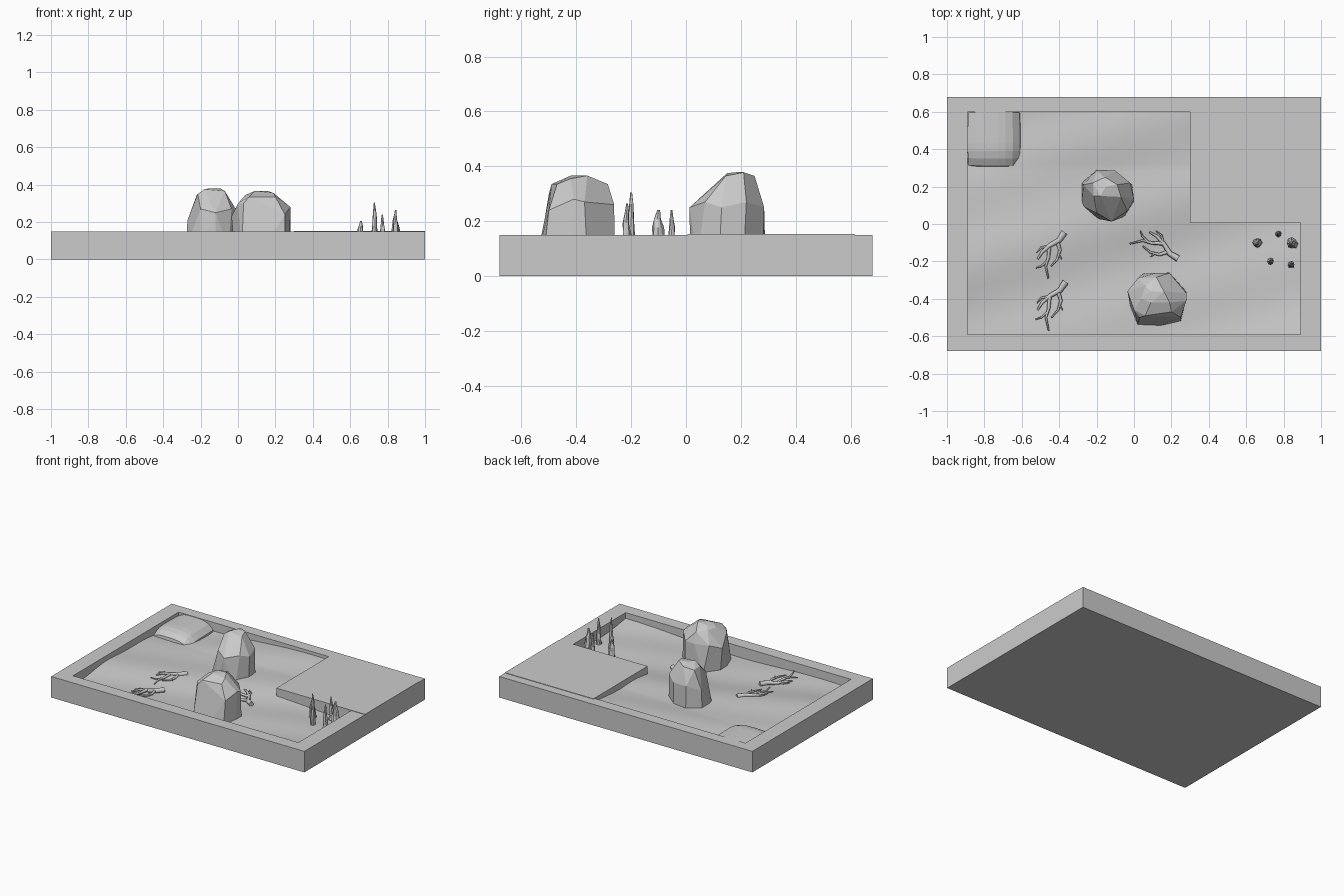
import bpy, bmesh, math, random
from mathutils import Vector, Matrix

if "Cube" in bpy.data.objects:
    bpy.data.objects.remove(bpy.data.objects["Cube"])

random.seed(4)


def add_object(name, bm, smooth=False):
    bmesh.ops.recalc_face_normals(bm, faces=bm.faces)
    for f in bm.faces:
        f.smooth = smooth
    me = bpy.data.meshes.new(name)
    bm.to_mesh(me)
    bm.free()
    ob = bpy.data.objects.new(name, me)
    bpy.context.collection.objects.link(ob)
    return ob


def prism(name, outline, z0, z1):
    bm = bmesh.new()
    face = bm.faces.new([bm.verts.new((x, y, z0)) for x, y in outline])
    ext = bmesh.ops.extrude_face_region(bm, geom=[face])
    for v in ext["geom"]:
        if isinstance(v, bmesh.types.BMVert):
            v.co.z = z1
    return add_object(name, bm)


def sand_z(x, y):
    z = 0.09 + 0.013 * math.sin(5 * y - 1.6 * x + 0.4) + 0.009 * math.sin(4.5 * x + 2.5 * y)
    z += 0.006 * math.sin(13 * y - 4 * x + 1.0)
    return z + 0.025 * max(0, (y - 0.3) / 0.3)


# Tray with an L-shaped recess
tray = prism("tray", [(-1, -.68), (1, -.68), (1, .68), (-1, .68)], 0, .15)
cutter = prism("recess_cutter", [(-.89, -.59), (.89, -.59), (.89, .005), (.3, .005),
                                 (.3, .6), (-.89, .6)], .03, .3)
cutter.hide_render = True
mod = tray.modifiers.new("recess", 'BOOLEAN')
mod.operation = 'DIFFERENCE'
mod.solver = 'EXACT'
mod.object = cutter
bpy.context.view_layer.objects.active = tray
bpy.ops.object.modifier_apply(modifier="recess")
bpy.data.objects.remove(cutter)

# Thin deck over the raised corner
prism("corner_deck", [(.3, .005), (1, .005), (1, .615), (.3, .615)], .14, .153)

# Rippled sand bed
bm = bmesh.new()
bmesh.ops.create_grid(bm, x_segments=90, y_segments=60, size=1)
for v in bm.verts:
    x, y = v.co.x * .89, .005 + v.co.y * .595
    v.co = (x, y, sand_z(x, y))
hidden = [f for f in bm.faces if f.calc_center_median().x > .32 and f.calc_center_median().y > .03]
bmesh.ops.delete(bm, geom=hidden, context='FACES')
add_object("sand_bed", bm, True)


# Faceted boulders from convex hulls
def boulder(name, points):
    bm = bmesh.new()
    for p in points:
        bm.verts.new(p)
    res = bmesh.ops.convex_hull(bm, input=bm.verts)
    junk = {g for g in res["geom_interior"] + res["geom_unused"] if isinstance(g, bmesh.types.BMVert)}
    bmesh.ops.delete(bm, geom=list(junk), context='VERTS')
    bmesh.ops.dissolve_limit(bm, angle_limit=math.radians(9), verts=bm.verts, edges=bm.edges)
    return add_object(name, bm)


boulder("boulder_back", [
    (-.28, .22, .06), (-.20, .29, .06), (-.10, .28, .06), (-.01, .21, .06), (0, .12, .06),
    (-.05, .04, .06), (-.12, .015, .06), (-.20, .03, .06), (-.28, .10, .06),
    (-.27, .21, .21), (-.20, .285, .25), (-.10, .285, .25), (-.02, .22, .27), (0, .13, .25),
    (-.12, .013, .25), (-.20, .06, .27), (-.035, .07, .27),
    (-.22, .22, .345), (-.215, .15, .35), (-.155, .25, .365), (-.09, .21, .378),
    (-.15, .20, .38), (-.18, .15, .375), (-.07, .145, .365)])
boulder("boulder_front", [
    (-.02, -.36, .06), (.05, -.265, .06), (.19, -.26, .06), (.28, -.36, .06), (.275, -.42, .06),
    (.25, -.52, .06), (.14, -.545, .06), (.02, -.54, .06), (-.02, -.44, .06),
    (-.035, -.36, .23), (.02, -.29, .26), (.12, -.262, .26), (.19, -.262, .26), (.28, -.37, .27),
    (.28, -.41, .28), (.25, -.50, .24), (.03, -.50, .30), (0, -.46, .30),
    (.04, -.40, .345), (.06, -.33, .345), (.12, -.285, .335), (.16, -.36, .366),
    (.09, -.36, .366), (.09, -.42, .366), (.19, -.42, .355), (.20, -.47, .335), (.06, -.49, .335)])

# Rounded slab half buried in the corner
bm = bmesh.new()
bmesh.ops.create_cube(bm, size=1)
bmesh.ops.subdivide_edges(bm, edges=bm.edges, cuts=6, use_grid_fill=True)
for v in bm.verts:
    u, w, h = v.co * 2
    top = (1 + h) / 2
    z = .05 + top * (.098 - .03 * max(0, u) ** 2 - .035 * abs(min(0, w)) ** 3 - .02 * u ** 6)
    shrink = 1 - .06 * top
    v.co = (-.745 + .145 * u * (1 - .03 * w * w) * (shrink if u > 0 else 1),
            .45 + .15 * w * (1 - .03 * u * u) * (shrink if w < 0 else 1), z)
slab = add_object("corner_slab", bm)


# Driftwood branches: local 2D paths with a start and end radius
TWIGS = [([(0, 0), (-.03, -.045), (-.085, -.075), (-.125, -.11), (-.15, -.15)], .018, .005),
         ([(-.04, -.05), (-.025, -.10), (-.04, -.15), (-.075, -.19)], .011, .004),
         ([(-.085, -.075), (-.09, -.14), (-.105, -.19), (-.09, -.26)], .011, .004),
         ([(-.095, -.08), (-.13, -.085), (-.155, -.115)], .008, .003),
         ([(-.095, -.16), (-.13, -.19), (-.16, -.20)], .007, .003),
         ([(-.035, -.12), (-.015, -.15)], .006, .003)]


def driftwood(name, x, y, turn, scale, flip=1, sink=0):
    cu = bpy.data.curves.new(name, 'CURVE')
    cu.dimensions = '3D'
    cu.bevel_depth = 1
    cu.bevel_resolution = 1
    cu.use_fill_caps = True
    rot = Matrix.Rotation(turn, 2)
    for path, r0, r1 in TWIGS:
        sp = cu.splines.new('POLY')
        sp.points.add(len(path) - 1)
        for i, p in enumerate(path):
            t = i / (len(path) - 1)
            q = rot @ Vector((p[0] * flip, p[1])) * scale
            r = r0 + (r1 - r0) * t
            z = sand_z(x + q.x, y + q.y) + .012 + .006 * math.sin(3 * i) - sink * (1 - t)
            sp.points[i].co = (x + q.x, y + q.y, z, 1)
            sp.points[i].radius = r
    ob = bpy.data.objects.new(name, cu)
    bpy.context.collection.objects.link(ob)


driftwood("driftwood_front", -.366, -.31, 0, 1)
driftwood("driftwood_left", -.372, -.045, 0, .95, 1, .012)
driftwood("driftwood_centre", .235, -.185, math.radians(-88), .98)


# Jagged stone spires
def spire(name, x, y, r, top):
    bm = bmesh.new()
    z0, rings, n = .05, 7, 8
    loops = []
    for k in range(rings):
        t = k / (rings - 1)
        prof = r * (1 - .82 * t ** 2.2)
        dx, dy = random.uniform(-.12, .12) * r, random.uniform(-.12, .12) * r
        loops.append([bm.verts.new((
            x + dx + prof * random.uniform(.75, 1.1) * math.cos(2 * math.pi * j / n),
            y + dy + prof * random.uniform(.75, 1.1) * math.sin(2 * math.pi * j / n),
            z0 + (top - z0) * t)) for j in range(n)])
    for a, b in zip(loops, loops[1:]):
        for j in range(n):
            bm.faces.new((a[j], a[(j + 1) % n], b[(j + 1) % n], b[j]))
    bm.faces.new(loops[0])
    bm.faces.new(loops[-1])
    add_object(name, bm)


for i, s in enumerate([(.657, -.10, .027, .205), (.772, -.052, .017, .24), (.842, -.103, .031, .24),
                       (.73, -.20, .018, .305), (.842, -.217, .020, .265)]):
    spire(f"spire_{i + 1}", *s)
